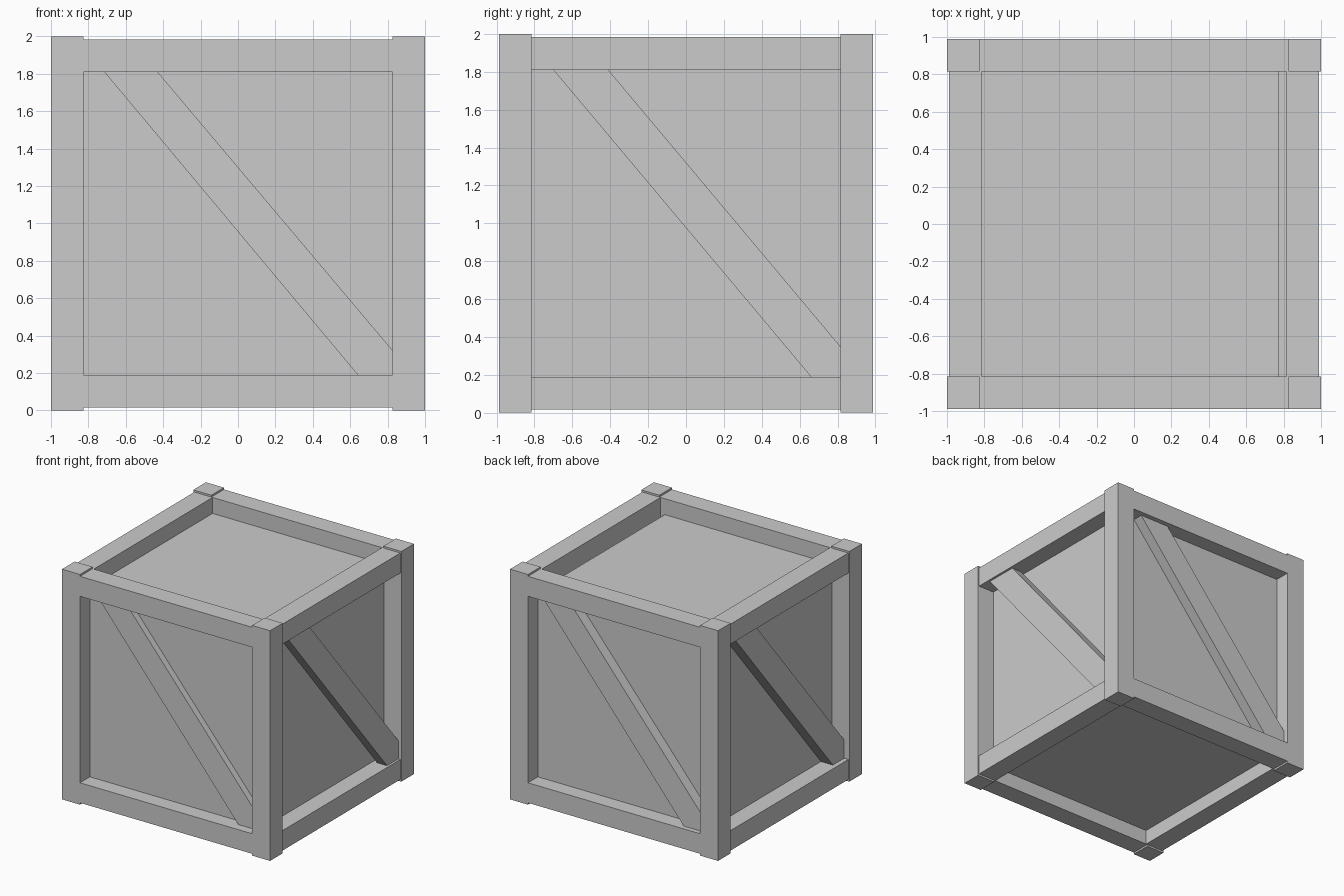
import bpy, bmesh
from mathutils import Vector

if "Cube" in bpy.data.objects:
    bpy.data.objects.remove(bpy.data.objects["Cube"])


def solid(name, bm):
    bmesh.ops.recalc_face_normals(bm, faces=bm.faces)
    mesh = bpy.data.meshes.new(name)
    bm.to_mesh(mesh)
    bm.free()
    obj = bpy.data.objects.new(name, mesh)
    bpy.context.collection.objects.link(obj)
    return obj


def box(name, lo, hi):
    bm = bmesh.new()
    bmesh.ops.create_cube(bm, size=1)
    for v in bm.verts:
        v.co = Vector([(a + b) / 2 + c * (b - a) for a, b, c in zip(lo, hi, v.co)])
    return solid(name, bm)


def brace(name, profile, inner, outer, place):
    # closed prism: the diagonal outline at two depths of a crate side
    bm = bmesh.new()
    rings = [[bm.verts.new(place(u, d, z)) for u, z in profile] for d in (inner, outer)]
    for ring in rings:
        bm.faces.new(ring)
    n = len(profile)
    for i in range(n):
        j = (i + 1) % n
        bm.faces.new((rings[0][i], rings[0][j], rings[1][j], rings[1][i]))
    return solid(name, bm)


def span(sign, a, b):
    return sorted((sign * a, sign * b))


# Corner posts
for sx in (-1, 1):
    for sy in (-1, 1):
        x, y = span(sx, 0.827, 1.0), span(sy, 0.815, 0.988)
        box("corner_post", (x[0], y[0], 0), (x[1], y[1], 2))

# Top and bottom rails, flush with the posts at front and back
for z0, z1, level in ((0.016, 0.19, "bottom"), (1.81, 1.984, "top")):
    for s in (-1, 1):
        y, x = span(s, 0.815, 0.988), span(s, 0.815, 0.99)
        box(level + "_rail_across", (-0.827, y[0], z0), (0.827, y[1], z1))
        box(level + "_rail_side", (x[0], -0.815, z0), (x[1], 0.815, z1))

# Recessed panels as thin boards
for s, name in ((-1, "front"), (1, "back")):
    y = span(s, 0.832, 0.852)
    box(name + "_panel", (-0.83, y[0], 0.17), (0.83, y[1], 1.83))
for s, name in ((-1, "left"), (1, "right")):
    x = span(s, 0.815, 0.835)
    box(name + "_panel", (x[0], -0.82, 0.17), (x[1], 0.82, 1.83))
box("floor_panel", (-0.82, -0.82, 0.145), (0.82, 0.82, 0.165))
# The lid stops short of the right rail
box("lid_panel", (-0.82, -0.82, 1.825), (0.775, 0.82, 1.845))

# Diagonal braces, each falling to the viewer's right
wide = [(-0.715, 1.81), (-0.43, 1.81), (0.827, 0.32), (0.827, 0.19), (0.64, 0.19)]
deep = [(-0.70, 1.81), (-0.41, 1.81), (0.815, 0.35), (0.815, 0.19), (0.66, 0.19)]
brace("front_brace", wide, 0.82, 0.91, lambda u, d, z: (u, -d, z))
brace("back_brace", wide, 0.85, 0.945, lambda u, d, z: (-u, d, z))
brace("right_brace", deep, 0.875, 0.97, lambda u, d, z: (d, u, z))
brace("left_brace", deep, 0.835, 0.95, lambda u, d, z: (-d, -u, z))
